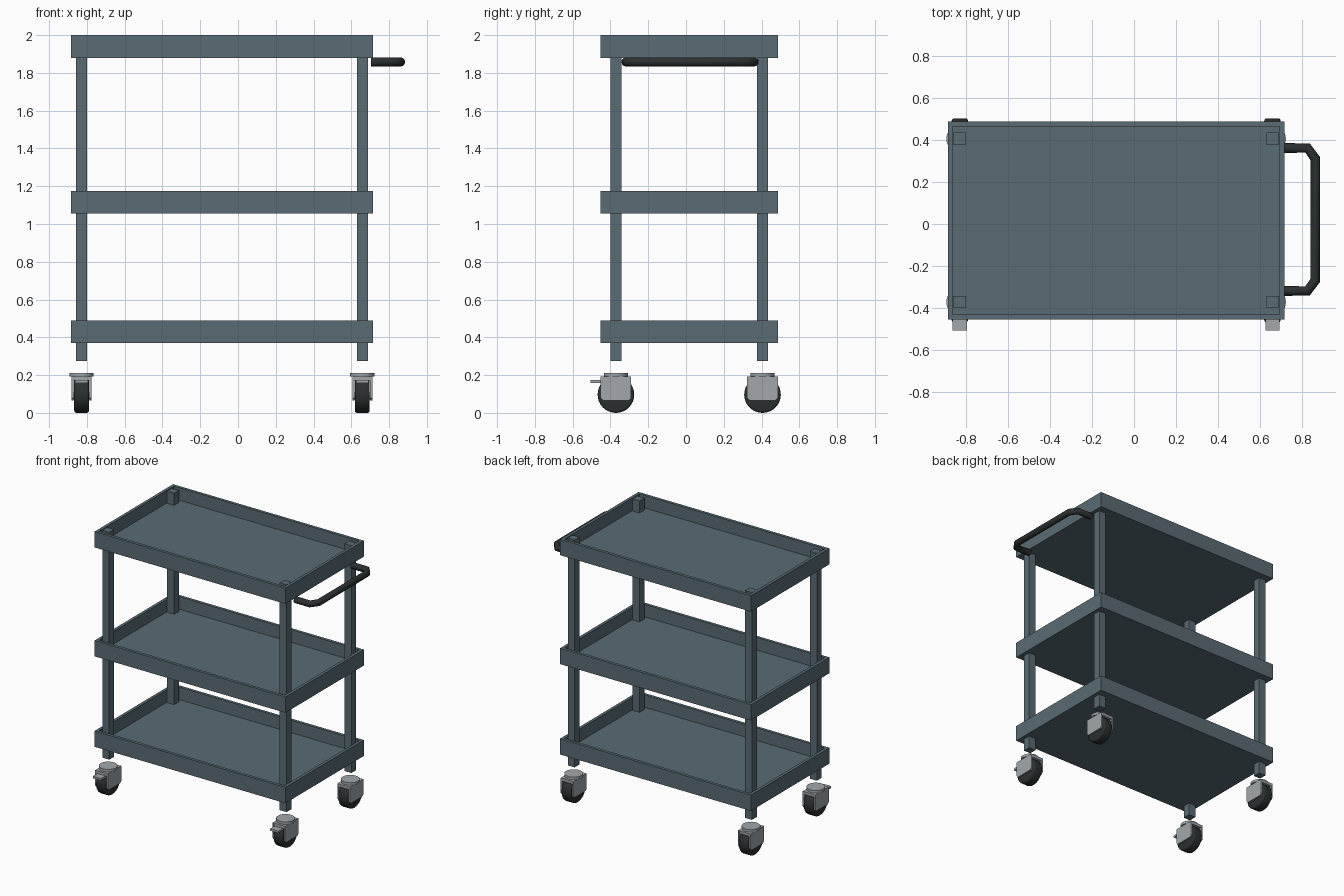
import bpy, bmesh, math
from mathutils import Matrix, Vector

if "Cube" in bpy.data.objects:
    bpy.data.objects.remove(bpy.data.objects["Cube"])


def material(name, rgb):
    m = bpy.data.materials.new(name)
    m.diffuse_color = (*rgb, 1)
    m.use_nodes = True
    m.node_tree.nodes["Principled BSDF"].inputs["Base Color"].default_value = m.diffuse_color
    return m


STEEL = material("slate_paint", (0.10, 0.15, 0.175))
RUBBER = material("black_rubber", (0.025, 0.03, 0.03))
METAL = material("light_metal", (0.36, 0.39, 0.41))

CX, CY = -0.085, 0.017          # centre of the shelf stack
PX, PY = 0.743, 0.388           # post offsets from that centre


def finish(name, bm, mat, smooth=False):
    bmesh.ops.recalc_face_normals(bm, faces=bm.faces[:])
    me = bpy.data.meshes.new(name)
    bm.to_mesh(me)
    bm.free()
    ob = bpy.data.objects.new(name, me)
    bpy.context.collection.objects.link(ob)
    me.materials.append(mat)
    if smooth:
        bpy.ops.object.select_all(action='DESELECT')
        ob.select_set(True)
        bpy.context.view_layer.objects.active = ob
        bpy.ops.object.shade_smooth_by_angle(angle=math.radians(40))
    return ob


def box_bm(x0, x1, y0, y1, z0, z1):
    bm = bmesh.new()
    mid = Vector((x0 + x1, y0 + y1, z0 + z1)) / 2
    bmesh.ops.create_cube(bm, size=1, matrix=Matrix.Translation(mid)
                          @ Matrix.Diagonal((x1 - x0, y1 - y0, z1 - z0, 1)))
    return bm


def box(name, mat, *bounds):
    return finish(name, box_bm(*bounds), mat)


def cylinder(name, mat, loc, r, depth, axis='Z', bevel=0.0):
    bm = bmesh.new()
    rot = Matrix.Rotation(math.pi / 2, 4, 'Y') if axis == 'X' else Matrix()
    bmesh.ops.create_cone(bm, cap_ends=True, segments=32, radius1=r, radius2=r,
                          depth=depth, matrix=Matrix.Translation(loc) @ rot)
    if bevel:
        rims = [e for e in bm.edges if any(len(f.verts) > 4 for f in e.link_faces)]
        bmesh.ops.bevel(bm, geom=rims, offset=bevel, segments=3,
                        profile=0.5, affect='EDGES')
    return finish(name, bm, mat, True)


# Shelves: open trays with a thin rim
def tray(name, z0):
    bm = box_bm(CX - 0.8, CX + 0.8, CY - 0.47, CY + 0.47, z0, z0 + 0.12)
    bm.normal_update()
    top = [f for f in bm.faces if f.normal.z > 0.9]
    bmesh.ops.inset_region(bm, faces=top, thickness=0.032)
    res = bmesh.ops.extrude_face_region(bm, geom=top)
    verts = [v for v in res["geom"] if isinstance(v, bmesh.types.BMVert)]
    bmesh.ops.translate(bm, verts=verts, vec=(0, 0, -0.095))
    bmesh.ops.delete(bm, geom=[f for f in top if f.is_valid], context='FACES')
    finish(name, bm, STEEL)


for label, z in (("top", 1.88), ("middle", 1.055), ("bottom", 0.37)):
    tray(label + "_shelf", z)


# Casters: mounting disc, fork, wheel, axle, brake pedal on the front pair
def caster(tag, x, y, brake):
    cylinder("caster_disc_" + tag, METAL, (x, y, 0.202), 0.064, 0.02)
    box("fork_bridge_" + tag, METAL, x - 0.053, x + 0.053, y - 0.08, y + 0.08, 0.172, 0.193)
    profile = [(-0.081, 0.193), (0.081, 0.193), (0.081, 0.08),
               (0.068, 0.066), (-0.068, 0.066), (-0.081, 0.08)]
    for side, s in (("left", -1), ("right", 1)):
        bm = bmesh.new()
        face = bm.faces.new([bm.verts.new((x + s * 0.042, y + a, b)) for a, b in profile])
        res = bmesh.ops.extrude_face_region(bm, geom=[face])
        bmesh.ops.translate(bm, vec=(s * 0.011, 0, 0),
                            verts=[v for v in res["geom"] if isinstance(v, bmesh.types.BMVert)])
        finish(f"fork_{side}_{tag}", bm, METAL)
    cylinder("wheel_" + tag, RUBBER, (x, y, 0.097), 0.097, 0.078, 'X', 0.012)
    cylinder("axle_" + tag, METAL, (x, y, 0.09), 0.018, 0.1, 'X')
    if brake:
        box("brake_pedal_" + tag, METAL, x - 0.034, x + 0.034, y - 0.135, y - 0.07, 0.158, 0.173)


# Corner posts, each above a caster
for xs, xn in ((-1, "left"), (1, "right")):
    for ys, yn in ((-1, "front"), (1, "back")):
        x, y = CX + xs * PX, CY + ys * PY
        box(f"post_{yn}_{xn}", STEEL, x - 0.029, x + 0.029, y - 0.029, y + 0.029, 0.275, 1.997)
        caster(f"{yn}_{xn}", x, y, ys < 0)

# Push handle: bent tube with chamfered corners
path = [(0.705, 0.361), (0.825, 0.361), (0.862, 0.31),
        (0.862, -0.267), (0.825, -0.318), (0.705, -0.318)]
cu = bpy.data.curves.new("handle", 'CURVE')
cu.dimensions = '3D'
cu.bevel_depth = 0.024
cu.bevel_resolution = 4
cu.use_fill_caps = True
sp = cu.splines.new('POLY')
sp.points.add(len(path) - 1)
for p, (x, y) in zip(sp.points, path):
    p.co = (x, y, 1.858, 1)
cu.materials.append(RUBBER)
handle = bpy.data.objects.new("push_handle", cu)
bpy.context.collection.objects.link(handle)
